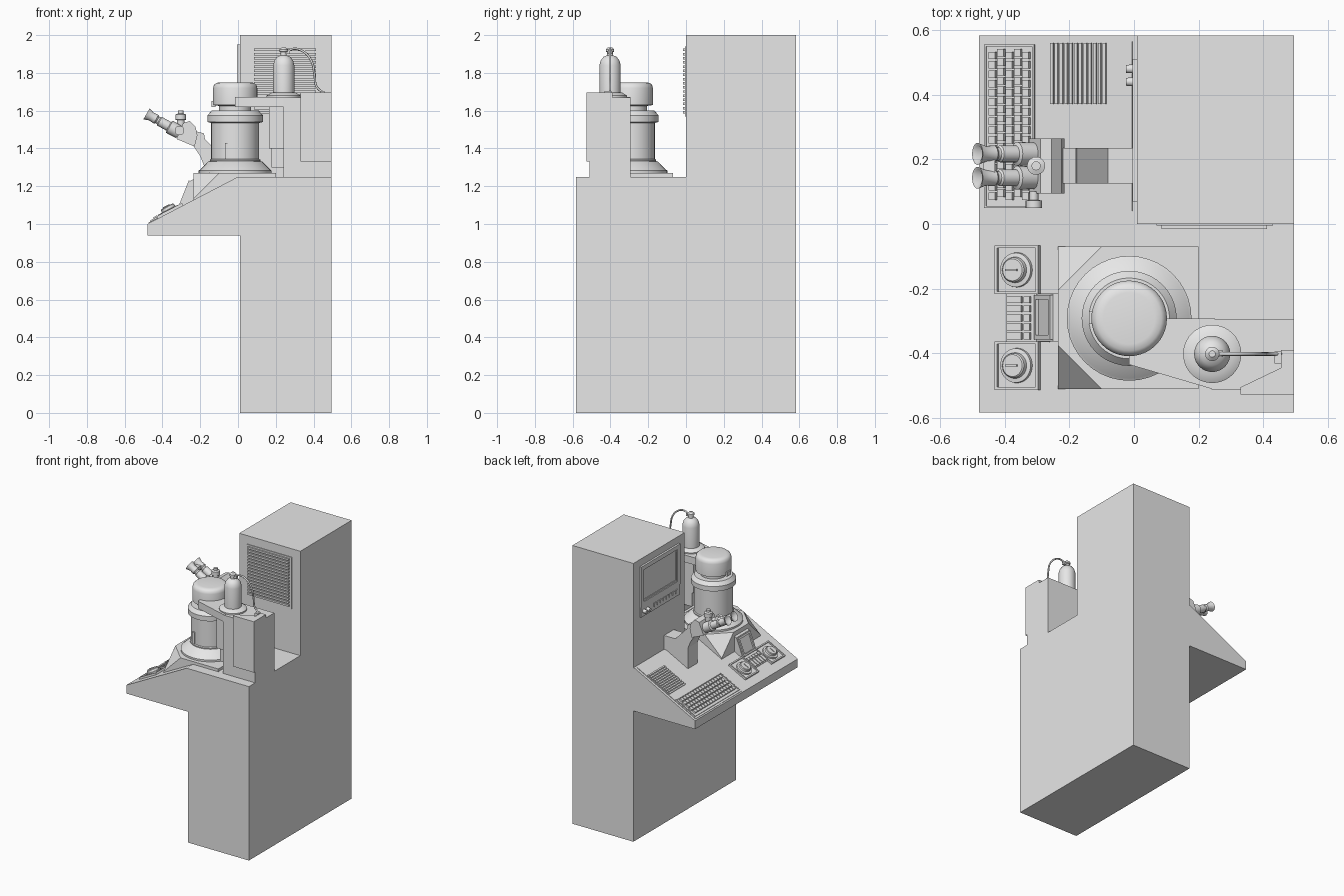
import bpy, bmesh, math
from mathutils import Matrix, Vector

if "Cube" in bpy.data.objects:
    bpy.data.objects.remove(bpy.data.objects["Cube"])

GREY = (0.8, 0.8, 0.8, 1)
mat = bpy.data.materials.new("console_grey")
mat.use_nodes = True
mat.diffuse_color = GREY
mat.node_tree.nodes["Principled BSDF"].inputs["Base Color"].default_value = GREY
I = Matrix.Identity(4)
smooth = []


def finish(name, bm, matrix=I):
    bmesh.ops.recalc_face_normals(bm, faces=bm.faces)
    mesh = bpy.data.meshes.new(name)
    bm.to_mesh(mesh)
    bm.free()
    mesh.materials.append(mat)
    ob = bpy.data.objects.new(name, mesh)
    ob.matrix_world = matrix
    bpy.context.collection.objects.link(ob)
    return ob


def boxes(name, items, matrix=I):
    """Each item is x0, x1, y0, y1, z0, z1."""
    bm = bmesh.new()
    for x0, x1, y0, y1, z0, z1 in items:
        m = Matrix.Translation(((x0 + x1) / 2, (y0 + y1) / 2, (z0 + z1) / 2))
        bmesh.ops.create_cube(bm, size=1, matrix=m @ Matrix.Diagonal((x1 - x0, y1 - y0, z1 - z0, 1)))
    return finish(name, bm, matrix)


def prism(name, pts, a, b, axis="y", matrix=I):
    """Extrude an xz outline along y, or an xy outline along z."""
    bm = bmesh.new()
    place = (lambda p: (p[0], a, p[1])) if axis == "y" else (lambda p: (p[0], p[1], a))
    f = bm.faces.new([bm.verts.new(place(p)) for p in pts])
    r = bmesh.ops.extrude_face_region(bm, geom=[f])
    d = Vector((0, b - a, 0)) if axis == "y" else Vector((0, 0, b - a))
    bmesh.ops.translate(bm, vec=d, verts=[v for v in r["geom"] if isinstance(v, bmesh.types.BMVert)])
    return finish(name, bm, matrix)


def lathe(name, profile, origin, direction=(0, 0, 1), steps=40):
    """Revolve (radius, height) points about a direction."""
    bm = bmesh.new()
    vs = [bm.verts.new((r, 0, h)) for r, h in profile]
    es = [bm.edges.new(p) for p in zip(vs, vs[1:])]
    bmesh.ops.spin(bm, geom=vs + es, cent=(0, 0, 0), axis=(0, 0, 1), angle=math.tau, steps=steps)
    bmesh.ops.remove_doubles(bm, verts=bm.verts, dist=0.0001)
    q = Vector(direction).to_track_quat("Z", "Y").to_matrix().to_4x4()
    ob = finish(name, bm, Matrix.Translation(origin) @ q)
    smooth.append(ob)
    return ob


def frame(x0, x1, y0, y1, t, z0, z1):
    """Four boxes forming a rectangular rim."""
    return [(x0, x1, y0, y0 + t, z0, z1), (x0, x1, y1 - t, y1, z0, z1),
            (x0, x0 + t, y0 + t, y1 - t, z0, z1), (x1 - t, x1, y0 + t, y1 - t, z0, z1)]


# Desk slope: local x runs up the slope, local z points out of it
ANGLE = math.atan2(0.25, 0.48)
SLOPE = Matrix.Translation((-0.48, 0, 1)) @ Matrix.Rotation(-ANGLE, 4, "Y")


def on_slope(name, items):
    u = lambda x: (x + 0.48) / math.cos(ANGLE)
    return boxes(name, [(u(i[0]), u(i[1]), *i[2:]) for i in items], SLOPE)


# Cabinet, sloped desk and tower
prism("console_body", [(0.01, 0), (0.495, 0), (0.495, 1.25), (0, 1.25), (-0.48, 1), (-0.48, 0.94), (0.01, 0.94)],
      -0.583, 0.583)
boxes("tower", [(0.01, 0.495, 0, 0.583, 1.25, 2)])

# Front grille on the tower
boxes("grille_plate", [(0.07, 0.43, -0.005, 0.01, 1.57, 1.94)])
boxes("grille_slats", [(0.085, 0.412, -0.016, 0, 1.585 + i * 0.022, 1.598 + i * 0.022) for i in range(16)])

# Monitor on the tower's operator side
mon = Matrix(((0, 0, -1, 0.01), (1, 0, 0, 0), (0, 1, 0, 0), (0, 0, 0, 1)))
boxes("monitor_bezel", frame(0.07, 0.51, 1.66, 1.95, 0.03, 0, 0.014) + [(0.07, 0.51, 1.585, 1.66, 0, 0.01)], mon)
boxes("monitor_inner_rim", frame(0.1, 0.48, 1.69, 1.92, 0.012, 0, 0.008), mon)
boxes("monitor_screen", [(0.112, 0.468, 1.702, 1.908, 0, 0.004)], mon)
boxes("monitor_buttons", [(0.1 + i * 0.035, 0.122 + i * 0.035, 1.61, 1.635, 0.01, 0.015) for i in range(8)], mon)
for i in range(2):
    lathe("monitor_knob", [(0, 0.025), (0.012, 0.025), (0.014, 0)], (0, 0.44 + i * 0.04, 1.622), (-1, 0, 0), 16)

# Keyboard area
on_slope("keyboard_panel", [(-0.472, -0.004, 0.04, 0.565, 0, 0.004)])
on_slope("keyboard_rim", frame(-0.46, -0.305, 0.05, 0.555, 0.006, 0.004, 0.01))
keys = []
for c in range(5):
    for r in range(16):
        x, y = -0.442 + c * 0.026, 0.075 + r * 0.029 + (c % 2) * 0.008
        keys.append((x, x + 0.02, y, y + 0.023, 0.004, 0.017))
on_slope("keys", keys)
on_slope("desk_vent", [(-0.255 + i * 0.0148, -0.246 + i * 0.0148, 0.372, 0.56, 0.003, 0.011) for i in range(12)])

# Control panel with two dials, buttons and a tilted display
rims = []
for s in (-1, 1):
    yc = -0.29 + s * 0.148
    rims += frame(-0.425, -0.29, yc - 0.075, yc + 0.075, 0.008, 0, 0.014)
    rims.append((-0.417, -0.298, yc - 0.067, yc + 0.067, 0, 0.005))
    normal = Vector((-math.sin(ANGLE), 0, math.cos(ANGLE)))
    pos = Vector((-0.36, yc, 1.0625)) + normal * 0.005
    lathe("dial", [(0, 0.03), (0.034, 0.03), (0.038, 0.026), (0.04, 0.012), (0.053, 0.01), (0.054, 0)], pos, normal, 32)
    on_slope("dial_pointer", [(-0.38, -0.345, yc - 0.003, yc + 0.003, 0.03, 0.04)])
on_slope("control_rims", rims + [(-0.392, -0.26, -0.365, -0.215, 0, 0.006)])
on_slope("buttons", [(x, x + w, -0.357 + i * 0.028, -0.336 + i * 0.028, 0.006, 0.016)
                     for x, w in ((-0.387, 0.045), (-0.334, 0.018)) for i in range(5)])
prism("display_wedge", [(-0.31, 1.08), (-0.25, 1.23), (-0.23, 1.24), (-0.23, 1.1)], -0.363, -0.215)
tilt = Matrix.Translation((-0.31, 0, 1.08)) @ Matrix.Rotation(-math.atan2(0.15, 0.06), 4, "Y")
boxes("display_rim", frame(0.025, 0.158, -0.358, -0.22, 0.014, 0, 0.01), tilt)

# Column plinth with two sloped corners
bm = bmesh.new()
bmesh.ops.create_cube(bm, size=1, matrix=Matrix.Translation((-0.0175, -0.29, 1.17)) @ Matrix.Diagonal((0.435, 0.44, 0.2, 1)))
for s in (-1, 1):
    r = bmesh.ops.bisect_plane(bm, geom=bm.verts[:] + bm.edges[:] + bm.faces[:], clear_outer=True,
                               plane_co=(-0.1, -0.29 + s * 0.22, 1.27), plane_no=(-1, s, 1))
    bmesh.ops.holes_fill(bm, edges=[e for e in bm.edges if e.is_boundary])
finish("column_plinth", bm)

# Column
C = (-0.015, -0.292, 0)
lathe("column_foot", [(0.193, 1.265), (0.193, 1.283), (0.185, 1.288), (0.143, 1.33), (0.125, 1.335)], C)
lathe("column_barrel", [(0.133, 1.33), (0.133, 1.34), (0.127, 1.345), (0.127, 1.54)], C)
lathe("column_collar", [(0.127, 1.535), (0.147, 1.54), (0.147, 1.575), (0.125, 1.6), (0.085, 1.6)], C)
lathe("column_neck", [(0.085, 1.59), (0.085, 1.65)], C)
lathe("column_cap", [(0.085, 1.625), (0.117, 1.63), (0.117, 1.72), (0.112, 1.737), (0.1, 1.747), (0.08, 1.75), (0, 1.75)], C)
boxes("column_latch", [(-0.07, -0.052, -0.42, -0.38, 1.345, 1.43)])
boxes("column_cap_tab", [(-0.14, -0.12, -0.31, -0.27, 1.62, 1.65)])

# Support cabinet and arm beside the column
boxes("support_cabinet", [(0.24, 0.495, -0.512, -0.295, 1.25, 1.67)])
prism("support_arm", [(0.1, -0.293), (0.25, -0.293), (0.25, -0.512), (0.24, -0.51), (-0.015, -0.435), (-0.015, -0.35)],
      1.62, 1.672, "z")
prism("support_hood", [(0.33, -0.528), (0.495, -0.528), (0.495, -0.39), (0.455, -0.39), (0.455, -0.445), (0.33, -0.505)],
      1.33, 1.695, "z")
boxes("support_pipe_box", [(0.165, 0.245, -0.48, -0.32, 1.4, 1.63), (0.178, 0.245, -0.46, -0.32, 1.3, 1.4)])

# Gas bottle with hose
B = (0.242, -0.402, 0)
lathe("bottle_base", [(0.09, 1.665), (0.09, 1.68), (0.065, 1.695), (0, 1.695)], B)
lathe("bottle", [(0.056, 1.69), (0.056, 1.84), (0.05, 1.865), (0.035, 1.885), (0.016, 1.893), (0.016, 1.91),
                 (0.022, 1.912), (0.022, 1.925), (0.01, 1.935), (0, 1.935)], B, steps=32)
boxes("bottle_valve", [(0.235, 0.275, -0.412, -0.392, 1.9, 1.92)])
curve = bpy.data.curves.new("hose", "CURVE")
curve.dimensions = "3D"
curve.bevel_depth = 0.006
curve.bevel_resolution = 2
path = [(0.26, 1.915), (0.3, 1.928), (0.35, 1.91), (0.39, 1.86), (0.405, 1.79), (0.415, 1.73), (0.455, 1.69)]
sp = curve.splines.new("BEZIER")
sp.bezier_points.add(len(path) - 1)
for p, (x, z) in zip(sp.bezier_points, path):
    p.co = (x, -0.402, z)
    p.handle_left_type = p.handle_right_type = "AUTO"
curve.materials.append(mat)
bpy.context.collection.objects.link(bpy.data.objects.new("hose", curve))
boxes("hose_fitting", [(0.435, 0.457, -0.432, -0.395, 1.67, 1.705)])

# Binocular viewer on its bent arm
prism("viewer_foot", [(0.01, 1.2), (0.01, 1.35), (-0.08, 1.35), (-0.175, 1.45), (-0.18, 1.48), (-0.22, 1.49),
                      (-0.24, 1.42), (-0.2, 1.36), (-0.18, 1.31), (-0.18, 1.12)], 0.125, 0.235)
prism("viewer_body", [(-0.325, 1.45), (-0.23, 1.41), (-0.215, 1.47), (-0.225, 1.515), (-0.255, 1.545), (-0.29, 1.535)],
      0.095, 0.265)
D = Vector((-0.87, 0, 0.49))
for y in (0.143, 0.217):
    lathe("eye_tube", [(0, 0), (0.035, 0), (0.037, 0.06), (0.026, 0.065), (0.026, 0.12), (0.02, 0.125), (0.02, 0.15)],
          (-0.31, y, 1.485), D, 24)
    lathe("eye_cup", [(0.018, 0), (0.026, 0.01), (0.024, 0.04), (0.034, 0.068), (0.026, 0.066), (0, 0.04)],
          (-0.425, y, 1.55), D, 24)
boxes("eye_bridge", [(-0.465, -0.43, 0.14, 0.22, 1.55, 1.575)])
lathe("top_knob", [(0.02, 0), (0.02, 0.03), (0.028, 0.032), (0.028, 0.06), (0.014, 0.065), (0.014, 0.08), (0, 0.08)],
      (-0.303, 0.18, 1.52), steps=20)
lathe("side_knob", [(0.014, 0), (0.014, 0.025), (0.025, 0.028), (0.025, 0.05), (0, 0.05)],
      (-0.31, 0.1, 1.495), (0, -1, 0), 20)

# Smooth the round parts
bpy.ops.object.select_all(action="DESELECT")
for ob in smooth:
    ob.select_set(True)
bpy.context.view_layer.objects.active = smooth[0]
bpy.ops.object.shade_smooth_by_angle(angle=math.radians(35))
